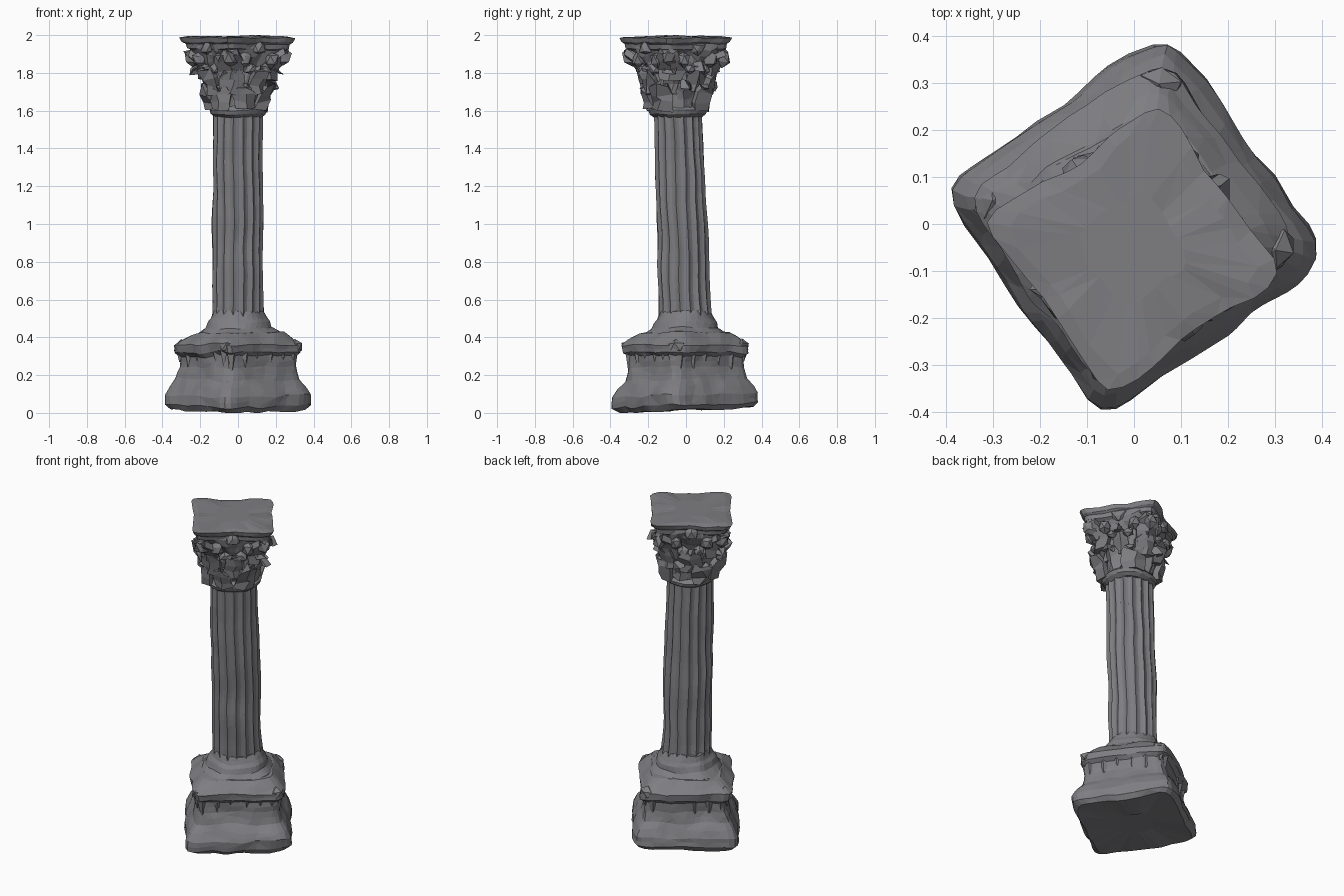
import bpy, bmesh, math, random
from mathutils import Vector, noise

random.seed(7)
TURN = math.radians(35)

cube = bpy.data.objects.get("Cube")
if cube:
    bpy.data.objects.remove(cube)

stone = bpy.data.materials.new("weathered grey stone")
stone.use_nodes = True
GREY = (0.21, 0.21, 0.225, 1)
stone.diffuse_color = GREY
stone.node_tree.nodes["Principled BSDF"].inputs["Base Color"].default_value = GREY


def weather(co, amount, scale):
    """Push a point about with coherent noise."""
    return co + noise.noise_vector(co * scale) * amount


def settle(co):
    """Lean the column backwards and forwards as the old stone does."""
    lean = -0.05 * max(0, co.z - 0.3) / 1.6
    tilt = 0.04 * (co.y + 0.38) * max(0, 1 - co.z / 0.3)
    return Vector((co.x, co.y + lean, max(0, co.z + tilt)))


def finish(name, bm, decimate=1.0):
    bmesh.ops.recalc_face_normals(bm, faces=bm.faces)
    mesh = bpy.data.meshes.new(name)
    bm.to_mesh(mesh)
    bm.free()
    mesh.materials.append(stone)
    obj = bpy.data.objects.new(name, mesh)
    bpy.context.collection.objects.link(obj)
    if decimate < 1:
        mod = obj.modifiers.new("chipped facets", "DECIMATE")
        mod.ratio = decimate
    return obj


def dense(rows, step=0.035):
    """Fill in rows so that the noise has something to move."""
    out = [rows[0]]
    for a, b in zip(rows, rows[1:]):
        n = max(1, math.ceil(abs(b[0] - a[0]) / step))
        out += [[u + (v - u) * i / n for u, v in zip(a, b)] for i in range(1, n + 1)]
    return out


def loft(name, rows, sides=64, rough=0.012, scale=9, flutes=0, depth=0, hollow=0, decimate=0.4):
    """Rows are height, half width and squareness (2 is round)."""
    bm = bmesh.new()
    rings = []
    for z, half, power in dense(rows):
        ring = []
        for i in range(sides):
            t = math.tau * i / sides
            c, s = abs(math.cos(t)), abs(math.sin(t))
            r = half / (c ** power + s ** power) ** (1 / power)
            r *= 1 - hollow * math.cos(2 * t) ** 2
            if flutes:
                r -= depth * abs(math.sin(flutes * t / 2))
            co = Vector((r * math.cos(t + TURN), r * math.sin(t + TURN), z))
            ring.append(bm.verts.new(settle(weather(co, rough, scale))))
        rings.append(ring)
    for low, high in zip(rings, rings[1:]):
        for i in range(sides):
            j = (i + 1) % sides
            bm.faces.new((low[i], low[j], high[j], high[i]))
    bm.faces.new(rings[0][::-1])
    bm.faces.new(rings[-1])
    return finish(name, bm, decimate)


def leaf(name, angle, z, r, height, out, width):
    """A ribbed leaf rising from the bell and curling outward at the tip."""
    bm = bmesh.new()
    curve = ((0, 0, 0.8), (0.35, 0.12, 1), (0.7, 0.4, 1), (1, 0.85, 0.75), (0.88, 1, 0.3))
    grid = []
    for up, bend, wide in curve:
        row = []
        for side in (-1, 0, 1):
            rad = r + out * bend + (0.018 if side == 0 else 0)
            a = angle + side * wide * width / (2 * rad)
            co = Vector((rad * math.cos(a), rad * math.sin(a), z + height * up))
            co += Vector(random.uniform(-0.012, 0.012) for _ in range(3))
            row.append(bm.verts.new(settle(co)))
        grid.append(row)
    for low, high in zip(grid, grid[1:]):
        for i in range(2):
            bm.faces.new((low[i], low[i + 1], high[i + 1], high[i]))
    obj = finish(name, bm)
    mod = obj.modifiers.new("thickness", "SOLIDIFY")
    mod.thickness = 0.035
    mod.offset = -1


def lump(name, angle, radius, z, size):
    """A broken, faceted knob."""
    bm = bmesh.new()
    bmesh.ops.create_icosphere(bm, subdivisions=1, radius=1)
    for v in bm.verts:
        p = Vector((v.co.x * size[0], v.co.y * size[1], v.co.z * size[2]))
        p *= random.uniform(0.75, 1.2)
        c, s = math.cos(angle), math.sin(angle)
        p.x += radius
        v.co = settle(Vector((p.x * c - p.y * s, p.x * s + p.y * c, p.z + z)))
    finish(name, bm)


# Square pedestal: plinth, waisted die and worn cornice
loft("pedestal", [
    (0.0, 0.1, 8), (0.0, 0.275, 9), (0.03, 0.298, 10), (0.085, 0.297, 10),
    (0.13, 0.275, 10), (0.17, 0.25, 10), (0.24, 0.235, 10), (0.3, 0.235, 10),
    (0.32, 0.255, 10), (0.36, 0.26, 9), (0.4, 0.225, 7), (0.425, 0.2, 5),
    (0.44, 0.1, 2)], sides=80, rough=0.016)

# Round foot moulding
loft("shaft_foot", [
    (0.38, 0.2, 4), (0.425, 0.195, 3), (0.45, 0.175, 2), (0.48, 0.165, 2),
    (0.5, 0.15, 2), (0.54, 0.132, 2)], rough=0.014)

# Fluted shaft
loft("shaft", dense([(0.48, 0.142, 2), (0.6, 0.138, 2), (1.1, 0.136, 2), (1.6, 0.132, 2)], 0.12),
     sides=64, rough=0.009, scale=5, flutes=16, depth=0.013, decimate=0.5)

# Neck ring and bell of the capital
loft("neck_ring", [
    (1.565, 0.125, 2), (1.58, 0.148, 2), (1.6, 0.155, 2), (1.615, 0.14, 2),
    (1.63, 0.12, 2)], sides=36, rough=0.008, decimate=0.6)
loft("capital_bell", [
    (1.6, 0.125, 2), (1.7, 0.135, 2), (1.8, 0.15, 2), (1.86, 0.175, 3),
    (1.93, 0.2, 5), (1.96, 0.2, 6)], sides=48, rough=0.025, scale=14, decimate=0.5)

# Slab on top, with hollowed sides and pointed corners
loft("abacus", [
    (1.9, 0.17, 5), (1.925, 0.212, 8), (1.95, 0.215, 9), (1.96, 0.226, 10),
    (1.985, 0.232, 11), (1.99, 0.2, 10), (1.994, 0.1, 4)],
    sides=64, rough=0.012, hollow=0.07, decimate=0.5)

# Two tiers of leaves
for i in range(8):
    a = TURN + math.tau * i / 8
    leaf("lower_leaf", a + math.pi / 8, 1.61, 0.132, 0.13, 0.05, 0.095)
    leaf("upper_leaf", a, 1.69, 0.142, 0.14, 0.065, 0.1)

# Corner scrolls, side flowers and the crumbled carving between them
for i in range(4):
    side = TURN + math.tau * i / 4
    corner = side + math.pi / 4
    leaf("corner_leaf", corner, 1.77, 0.155, 0.16, 0.115, 0.11)
    lump("corner_scroll", corner, 0.24, 1.88, (0.05, 0.04, 0.05))
    lump("side_flower", side, 0.2, 1.93, (0.03, 0.045, 0.04))
    for sign in (-1, 1):
        lump("scroll_stem", corner + sign * 0.35, 0.205, 1.87, (0.04, 0.035, 0.045))
        lump("carving_chip", corner + sign * 0.55, 0.19, 1.82, (0.03, 0.04, 0.03))

# Ragged hanging carving under the pedestal cornice
for i in range(4):
    turn = TURN + math.tau * i / 4
    for k in range(6):
        bm = bmesh.new()
        drop = random.uniform(0.06, 0.13)
        across = -0.2 + 0.08 * k + random.uniform(-0.015, 0.015)
        bmesh.ops.create_cone(bm, cap_ends=True, segments=4, radius1=0.005,
                              radius2=0.034, depth=drop)
        for v in bm.verts:
            p = Vector((v.co.x * 0.7 + 0.228, v.co.y + across, v.co.z + 0.335 - drop / 2))
            c, s = math.cos(turn), math.sin(turn)
            v.co = settle(Vector((p.x * c - p.y * s, p.x * s + p.y * c, p.z)))
        finish("hanging_carving", bm)

# Worn knobs at the pedestal cornice corners
for i in range(4):
    lump("cornice_corner", TURN + math.pi / 4 + math.tau * i / 4, 0.305, 0.35, (0.04, 0.05, 0.04))
